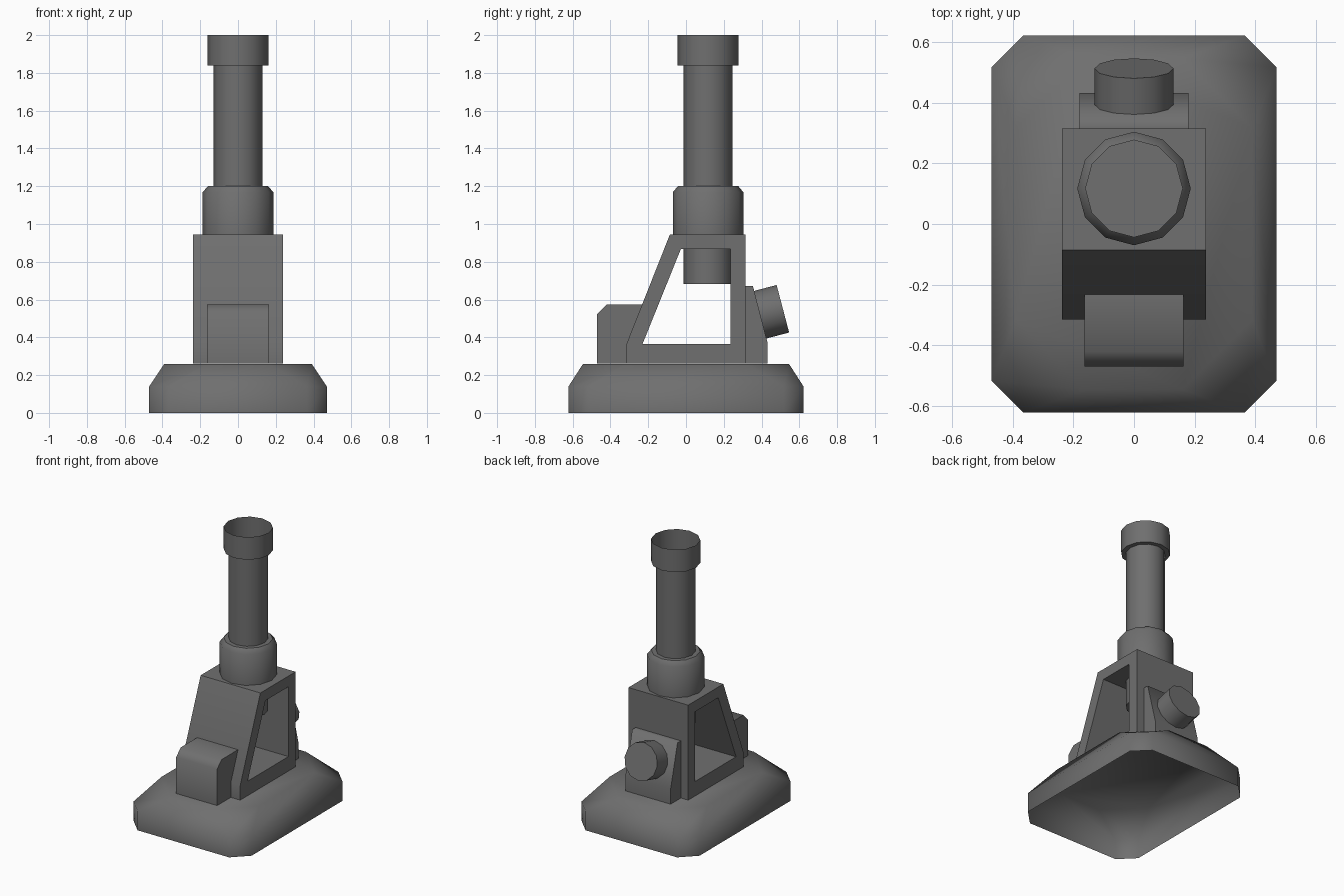
import bpy, bmesh
from math import radians, cos, sin, pi
from mathutils import Matrix, Vector

if "Cube" in bpy.data.objects:
    bpy.data.objects.remove(bpy.data.objects["Cube"])

AXIS_Y = 0.117  # y position of the upright tube
FLOOR = 0.261   # underside of parts resting on the base

dark = bpy.data.materials.new("dark_grey")
dark.diffuse_color = (.16, .16, .16, 1)
dark.use_nodes = True
dark.node_tree.nodes["Principled BSDF"].inputs["Base Color"].default_value = dark.diffuse_color


def smooth(ob, angle):
    bpy.ops.object.select_all(action='DESELECT')
    ob.select_set(True)
    bpy.context.view_layer.objects.active = ob
    bpy.ops.object.shade_smooth_by_angle(angle=radians(angle))


def loft(name, rings, cap_start=True, cap_end=True, angle=40, matrix=None):
    """Skin a stack of point rings, optionally closing the ends."""
    bm = bmesh.new()
    vs = [[bm.verts.new(p) for p in ring] for ring in rings]
    for a, b in zip(vs, vs[1:]):
        n = len(a)
        for i in range(n):
            j = (i + 1) % n
            bm.faces.new((a[i], a[j], b[j], b[i]))
    if cap_start:
        bm.faces.new(vs[0][::-1])
    if cap_end:
        bm.faces.new(vs[-1])
    if matrix:
        bm.transform(matrix)
    bmesh.ops.recalc_face_normals(bm, faces=bm.faces)
    mesh = bpy.data.meshes.new(name)
    bm.to_mesh(mesh)
    bm.free()
    mesh.materials.append(dark)
    ob = bpy.data.objects.new(name, mesh)
    bpy.context.collection.objects.link(ob)
    smooth(ob, angle)
    return ob


def prism(name, profile, half_width, angle=80):
    """Side profile (y, z) extruded across x."""
    return loft(name, [[(x, y, z) for y, z in profile] for x in (-half_width, half_width)],
                angle=angle)


def lathe(name, profile, matrix, **options):
    """Twelve-sided turned part from (radius, z) pairs."""
    rings = [[(r * cos(i * pi / 6), r * sin(i * pi / 6), z) for i in range(12)]
             for r, z in profile]
    return loft(name, rings, matrix=matrix, **options)


def octagon(x1, y1, x2, y2, z):
    """Cut-corner rectangle: (x1, y1) on the end edges, (x2, y2) on the side edges."""
    return [(x2, -y2, z), (x2, y2, z), (x1, y1, z), (-x1, y1, z),
            (-x2, y2, z), (-x2, -y2, z), (-x1, -y1, z), (x1, -y1, z)]


# Base shell, open underneath
loft("base", [octagon(.365, .622, .47, .517, 0),
              octagon(.365, .622, .47, .517, .14),
              octagon(.16, .545, .39, .315, .26)], cap_start=False, angle=60)

# Tower frame with a window through its sides
tower = prism("tower", [(-.315, FLOOR), (.315, FLOOR), (.315, .945), (-.085, .945),
                        (-.315, .365)], .238)
cutter = prism("window_cutter", [(-.23, .365), (.235, .365), (.235, .868), (-.027, .868)], .4)
cutter.hide_render = True
cut = tower.modifiers.new("window", 'BOOLEAN')
cut.object = cutter
cut.solver = 'EXACT'
# The cut goes ahead of the smoothing, so the window edges stay sharp
bpy.context.view_layer.objects.active = tower
bpy.ops.object.modifier_apply(modifier=cut.name)
bpy.data.objects.remove(cutter)
smooth(tower, 40)

# Boxes in front of and behind the tower
prism("front_box", [(-.47, FLOOR), (-.315, FLOOR), (-.315, .365), (-.232, .573),
                    (-.42, .573), (-.47, .523)], .163)
prism("rear_box", [(.315, FLOOR), (.432, FLOOR), (.432, .37), (.354, .673), (.315, .673)], .18)

# Upright tube, collar and open-topped cap
up = Matrix.Translation((0, AXIS_Y, 0))
lathe("tube", [(.129, .683), (.129, 1.838)], up, cap_end=False)
lathe("collar", [(.187, .945), (.187, 1.168), (.16, 1.2)], up)
lathe("tube_cap", [(.161, 1.838), (.161, 2.0)], up, cap_end=False)

# Knob square to the sloping rear face
tilt = Vector((0, .967, .254)).to_track_quat('Z', 'Y').to_matrix().to_4x4()
lathe("knob", [(.13, 0), (.13, .127)], Matrix.Translation((0, .39, .519)) @ tilt)
